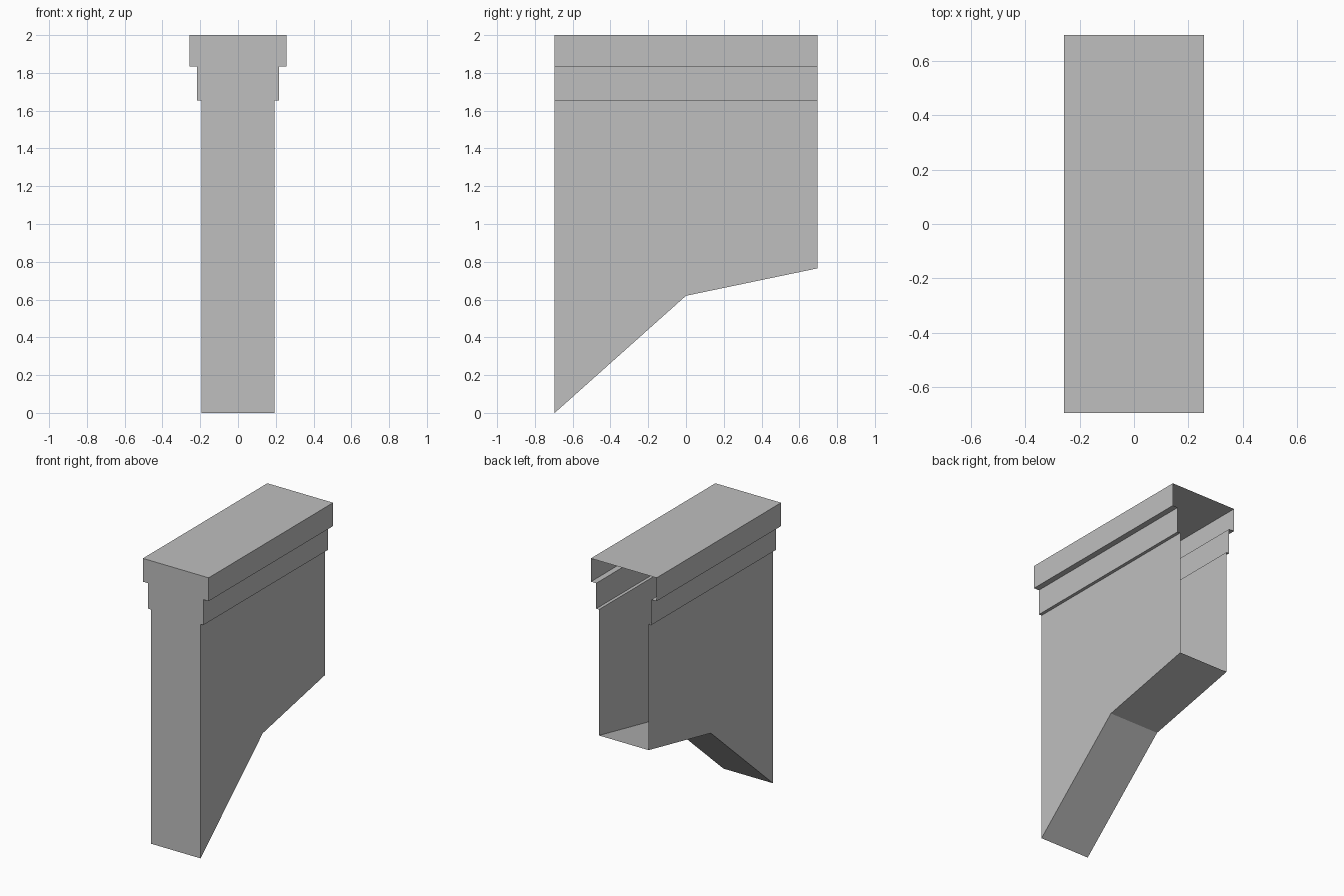
import bpy
import bmesh

cube = bpy.data.objects.get("Cube")
if cube:
    bpy.data.objects.remove(cube, do_unlink=True)

# Plain grey used on every surface
grey = bpy.data.materials.new("plain_grey")
grey.use_nodes = True
colour = (0.52, 0.52, 0.52, 1)
grey.diffuse_color = colour
grey.node_tree.nodes["Principled BSDF"].inputs["Base Color"].default_value = colour

# Half section from the top down: cap, trim step, wall
TOP, CAP_Z, TRIM_Z = 2.0, 1.835, 1.655
CAP_X, TRIM_X, WALL_X = 0.257, 0.216, 0.194
half = [(CAP_X, TOP), (CAP_X, CAP_Z), (TRIM_X, CAP_Z),
        (TRIM_X, TRIM_Z), (WALL_X, TRIM_Z)]

# Underside path as (y, floor height), front to back
underside = [(-0.695, 0.0), (0.0, 0.62), (0.695, 0.765)]

bm = bmesh.new()


def section(y, floor):
    side = half + [(WALL_X, floor)]
    outline = side + [(-x, z) for x, z in reversed(side)]
    return [bm.verts.new((x, y, z)) for x, z in outline]


rings = [section(y, floor) for y, floor in underside]

# Thin shell lofted along the sections
for a, b in zip(rings, rings[1:]):
    for i in range(len(a)):
        j = (i + 1) % len(a)
        bm.faces.new((a[i], a[j], b[j], b[i]))

# Closed front panel; the back stays open
bm.faces.new(rings[0])
bmesh.ops.recalc_face_normals(bm, faces=bm.faces)
front = min(bm.faces, key=lambda f: f.calc_center_median().y)
if front.normal.y > 0:
    bmesh.ops.reverse_faces(bm, faces=bm.faces)

mesh = bpy.data.meshes.new("stepped_bracket_shell")
bm.to_mesh(mesh)
bm.free()
mesh.materials.append(grey)
shell = bpy.data.objects.new("stepped_bracket_shell", mesh)
bpy.context.collection.objects.link(shell)
